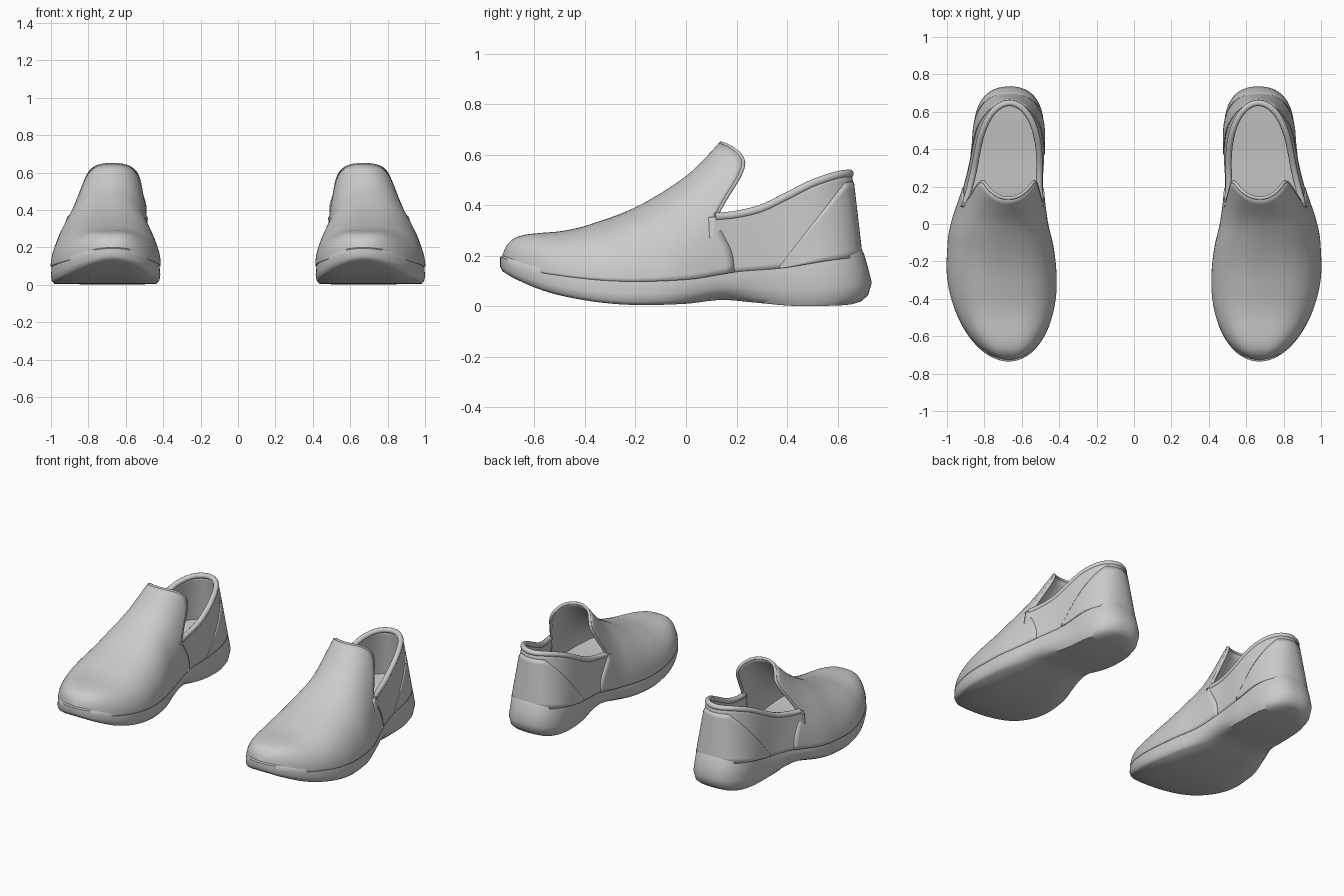
import bpy, bmesh, math

if "Cube" in bpy.data.objects:
    bpy.data.objects.remove(bpy.data.objects["Cube"])


def curve(*pts):
    """Smooth interpolation through (position, value) pairs."""
    xs, vs = zip(*pts)
    n = len(xs)
    m = [(vs[min(i + 1, n - 1)] - vs[max(i - 1, 0)]) / (xs[min(i + 1, n - 1)] - xs[max(i - 1, 0)])
         for i in range(n)]

    def f(x):
        x = min(max(x, xs[0]), xs[-1])
        i = max(k for k in range(n - 1) if xs[k] <= x)
        d = xs[i + 1] - xs[i]
        t = (x - xs[i]) / d
        return ((2*t**3 - 3*t*t + 1) * vs[i] + (t**3 - 2*t*t + t) * d * m[i]
                + (3*t*t - 2*t**3) * vs[i + 1] + (t**3 - t*t) * d * m[i + 1])
    return f


# Outline and height profiles along the shoe
L = 0.735
centre = curve((-L, .67), (-.3, .706), (-.15, .713), (0, .72), (.2, .70), (.4, .675), (L, .665))
half = curve((-L, .292), (-.25, .291), (-.1, .278), (0, .257), (.2, .212), (.4, .193), (.52, .188), (L, .185))
sole_low = curve((-L, .13), (-.7, .11), (-.6, .068), (-.5, .04), (-.35, .015), (-.2, .005), (0, .01),
                 (.15, .025), (.3, .014), (.45, .002), (.6, .002), (.69, .007), (L, .018))
sole_high = curve((-L, .20), (-.6, .165), (-.3, .13), (0, .135), (.2, .165), (.4, .18), (.6, .21), (L, .225))
sole_waist = curve((-L, .93), (-.1, .92), (.15, .74), (.35, .89), (L, .9))
instep = curve((-L, .2), (-.72, .235), (-.69, .262), (-.65, .275), (-.6, .281), (-.5, .29), (-.4, .312),
               (-.2, .385), (0, .505), (.1, .6), (.14, .645), (.2, .70), (.25, .735))
collar = curve((0, .345), (.1, .352), (.2, .362), (.3, .387), (.4, .435), (.5, .485), (.6, .518), (.66, .526))
tongue_edge = curve((0, .19), (.14, .18), (.4, .122), (.46, .115), (.55, .15), (.68, .216),
                    (.76, .224), (.88, .185), (1, .138))


def clamp(v):
    return min(1, max(0, v))


def width(y):
    w = half(y)
    if y < -.25:
        w *= math.sqrt(max(0, 1 - ((-.25 - y) / (L - .25)) ** 2))
    if y > .5:
        w *= max(0, 1 - ((y - .5) / (L - .5)) ** 2.4) ** (1 / 2.4)
    return w


def surface(name, rows, closed=False, thickness=0):
    """Skin a grid of points, thicken it and mirror it to the other foot."""
    bm = bmesh.new()
    grid = [[bm.verts.new(p) for p in r] for r in rows]
    for a, b in zip(grid, grid[1:]):
        n = len(a)
        for j in range(n if closed else n - 1):
            k = (j + 1) % n
            bm.faces.new((a[j], a[k], b[k], b[j]))
    bmesh.ops.remove_doubles(bm, verts=bm.verts, dist=1e-4)
    bmesh.ops.recalc_face_normals(bm, faces=bm.faces)
    me = bpy.data.meshes.new(name)
    bm.to_mesh(me)
    bm.free()
    ob = bpy.data.objects.new(name, me)
    bpy.context.collection.objects.link(ob)
    bpy.ops.object.select_all(action='DESELECT')
    bpy.context.view_layer.objects.active = ob
    ob.select_set(True)
    bpy.ops.object.shade_smooth_by_angle(angle=math.radians(50))
    if thickness:
        mod = ob.modifiers.new("thickness", 'SOLIDIFY')
        mod.thickness = thickness
        mod.offset = 0
    ob.modifiers.new("pair", 'MIRROR').use_mirror_merge = False
    return ob


def tube(name, pts, r):
    """Piping along a path, on both shoes."""
    cu = bpy.data.curves.new(name, 'CURVE')
    cu.dimensions = '3D'
    cu.bevel_depth = r
    cu.bevel_resolution = 3
    cu.use_fill_caps = True
    for side in (1, -1):
        sp = cu.splines.new('POLY')
        sp.points.add(len(pts) - 1)
        for q, p in zip(sp.points, pts):
            q.co = (side * p[0], p[1], p[2], 1)
        sp.use_smooth = True
    bpy.context.collection.objects.link(bpy.data.objects.new(name, cu))


# Sole: cross-sections along the length, closed top and bottom
def sole_section(y):
    b = sole_waist(y)
    levels = [(b * .5, .07, .03, 0), (b, .06, .03, 0), ((b + 1) / 2 + .015, .02, .012, .12), (1, 0, 0, .36),
              (.99, .02, 0, .65), (.98, .042, 0, .92), (.955, .055, .012, 1), (.5, .055, .012, 1)]
    lo, hi = sole_low(y), sole_high(y)

    def side(s):
        return [(centre(y) + s * width(y) * sx, y * (1 - (heel if y > 0 else toe)), lo + (hi - lo) * f)
                for sx, heel, toe, f in levels]
    return side(1) + side(-1)[::-1]


surface("sole", [sole_section(-L * math.cos(math.pi * i / 72)) for i in range(73)], closed=True)


# Vamp: arched forefoot ending in the raised tongue edge
def vamp_point(s, th):
    sn, co = min(1, math.sin(th)), math.cos(th)
    y = -L + (tongue_edge(sn) + L) * (1 - math.cos(s * math.pi / 2))
    rear = clamp((y + .6) / .7)
    x = math.copysign(abs(co) ** (.62 + .36 * rear), co) * width(y) * .98
    base = sole_high(y) - .03
    return (centre(y) + x - .035 * sn * clamp((y + .4) / .5), y if y > 0 else y * .978,
            base + (instep(y) - base) * sn)


angles = [math.pi * j / 64 for j in range(65)]
surface("vamp", [[vamp_point(i / 48, t) for t in angles] for i in range(49)], thickness=.016)
tube("tongue_piping", [vamp_point(1, t) for t in angles if math.sin(t) > .45], .009)


# Quarter: side and heel wall wrapped around the back, rounder at the collar
def quarter_point(a, v, out=0):
    Y = .09 + (L - .09) * math.cos(a * math.pi / 2)
    k = clamp((Y - .09) / .3)
    y = Y * (1 - k * (.068 + .052 * v))
    oval = half(Y) * math.sqrt(max(0, 1 - max(0, (Y - .36) / (L - .36)) ** 2.2))
    w = width(Y) * (1 - v) * .958 + min(width(Y), oval) * v * .88
    w += out * min(1, w / .08)
    base = sole_high(Y) - .03
    shift = -.012 * v * (1 - k)
    return (centre(Y) + shift + math.copysign(w, a), y + out * math.cos(a * math.pi / 2) ** 4,
            base + (collar(y) - base) * v)


around = [j / 40 for j in range(-40, 41)]
surface("quarter", [[quarter_point(a, i / 12) for a in around] for i in range(13)], thickness=.02)
tube("collar_piping", [p for p in (quarter_point(a, 1) for a in around) if p[1] > .112], .017)


# Heel counter: raised panel with a slanted front edge
def counter_top(a):
    y = quarter_point(a, .5)[1]
    z = .175 + (y - .375) * 1.2
    base, top = quarter_point(a, 0)[2], quarter_point(a, 1)[2]
    return min(.9, max(0, (z - base) / (top - base)))


panel = [a for a in (j / 60 for j in range(-60, 61)) if counter_top(a) > .01]
surface("heel_counter", [[quarter_point(a, counter_top(a) * i / 10, .009) for a in panel] for i in range(11)],
        thickness=.01)
